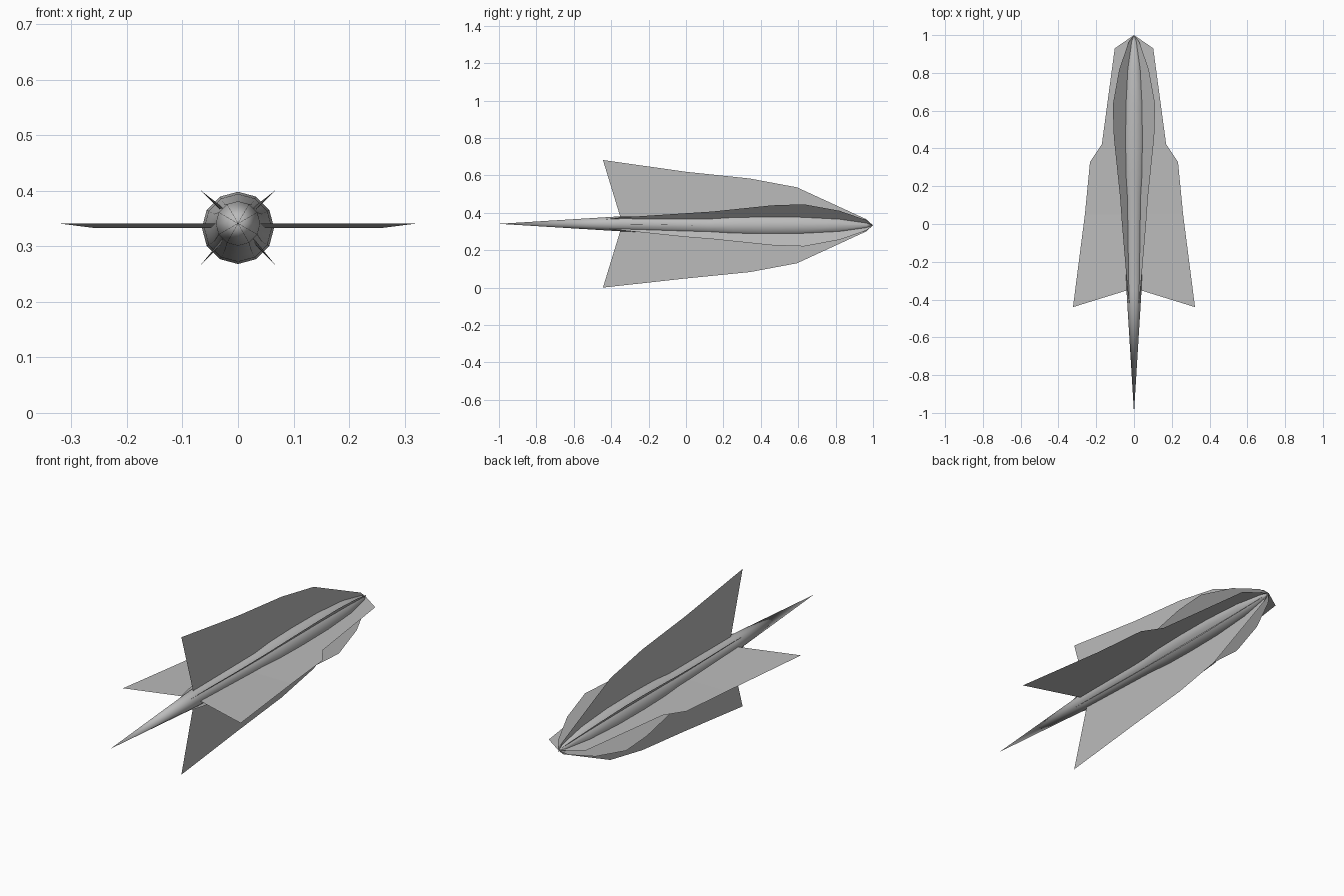
import bpy, bmesh, math

cube = bpy.data.objects.get("Cube")
if cube:
    bpy.data.objects.remove(cube, do_unlink=True)

grey = bpy.data.materials.new("hull grey")
grey.use_nodes = True
colour = (0.5, 0.5, 0.5, 1)
grey.diffuse_color = colour
grey.node_tree.nodes["Principled BSDF"].inputs["Base Color"].default_value = colour


def axis_height(y):
    """The centre line sits slightly higher towards the nose."""
    t = min(max((y + 0.35) / 0.4, 0), 1)
    return 0.341 - 0.008 * t


def point(y, r, angle):
    return (r * math.cos(angle), y, axis_height(y) + r * math.sin(angle))


def finish(name, bm):
    bmesh.ops.remove_doubles(bm, verts=bm.verts[:], dist=0.0001)
    bmesh.ops.recalc_face_normals(bm, faces=bm.faces[:])
    mesh = bpy.data.meshes.new(name)
    bm.to_mesh(mesh)
    bm.free()
    mesh.materials.append(grey)
    obj = bpy.data.objects.new(name, mesh)
    bpy.context.collection.objects.link(obj)
    return obj


# Needle-shaped body, lathed around the long axis
SIDES = 12
profile = [(-1, 0), (-0.35, 0.04), (0.13, 0.05), (0.25, 0.061), (0.42, 0.065),
           (0.62, 0.063), (0.82, 0.048), (0.965, 0.018), (1, 0)]
bm = bmesh.new()
rings = [[bm.verts.new(point(y, r, math.tau * i / SIDES)) for i in range(SIDES)]
         for y, r in profile]
for a, b in zip(rings, rings[1:]):
    for i in range(SIDES):
        j = (i + 1) % SIDES
        bm.faces.new((a[i], a[j], b[j], b[i]))
body = finish("body", bm)
bpy.context.view_layer.objects.active = body
body.select_set(True)
bpy.ops.object.shade_smooth_by_angle(angle=math.radians(40))


def fin(name, outline, root_y, degrees):
    """Thin sheet from the axis out to the outline of (y, radius) points."""
    angle = math.radians(degrees)
    bm = bmesh.new()
    for (y1, r1), (y2, r2) in zip(outline, outline[1:]):
        quad = [(max(y1, root_y), 0), (y1, r1), (y2, r2), (max(y2, root_y), 0)]
        corners = dict.fromkeys(quad)  # repeated corners make a triangle
        bm.faces.new([bm.verts.new(point(y, r, angle)) for y, r in corners])
    finish(name, bm)


# Wide side wings
wing = [(-0.383, 0.195), (-0.44, 0.323), (0.05, 0.26), (0.328, 0.233),
        (0.423, 0.17), (0.93, 0.102), (1, 0)]
fin("left_wing", wing, -0.34, 0)
fin("right_wing", wing, -0.34, 180)

# Tall upright fins
upright = [(-0.444, 0.341), (0, 0.285), (0.342, 0.25), (0.593, 0.203),
           (0.963, 0.033), (1, 0)]
fin("top_fin", upright, -0.34, 90)
fin("bottom_fin", upright, -0.34, 270)

# Small diagonal fins
diagonal = [(-0.45, 0.03), (-0.35, 0.048), (0, 0.09), (0.14, 0.104), (0.46, 0.151),
            (0.63, 0.159), (0.82, 0.11), (0.963, 0.04), (1, 0)]
for name, degrees in (("upper_left", 45), ("upper_right", 135),
                      ("lower_right", 225), ("lower_left", 315)):
    fin(name + "_diagonal_fin", diagonal, -0.45, degrees)
